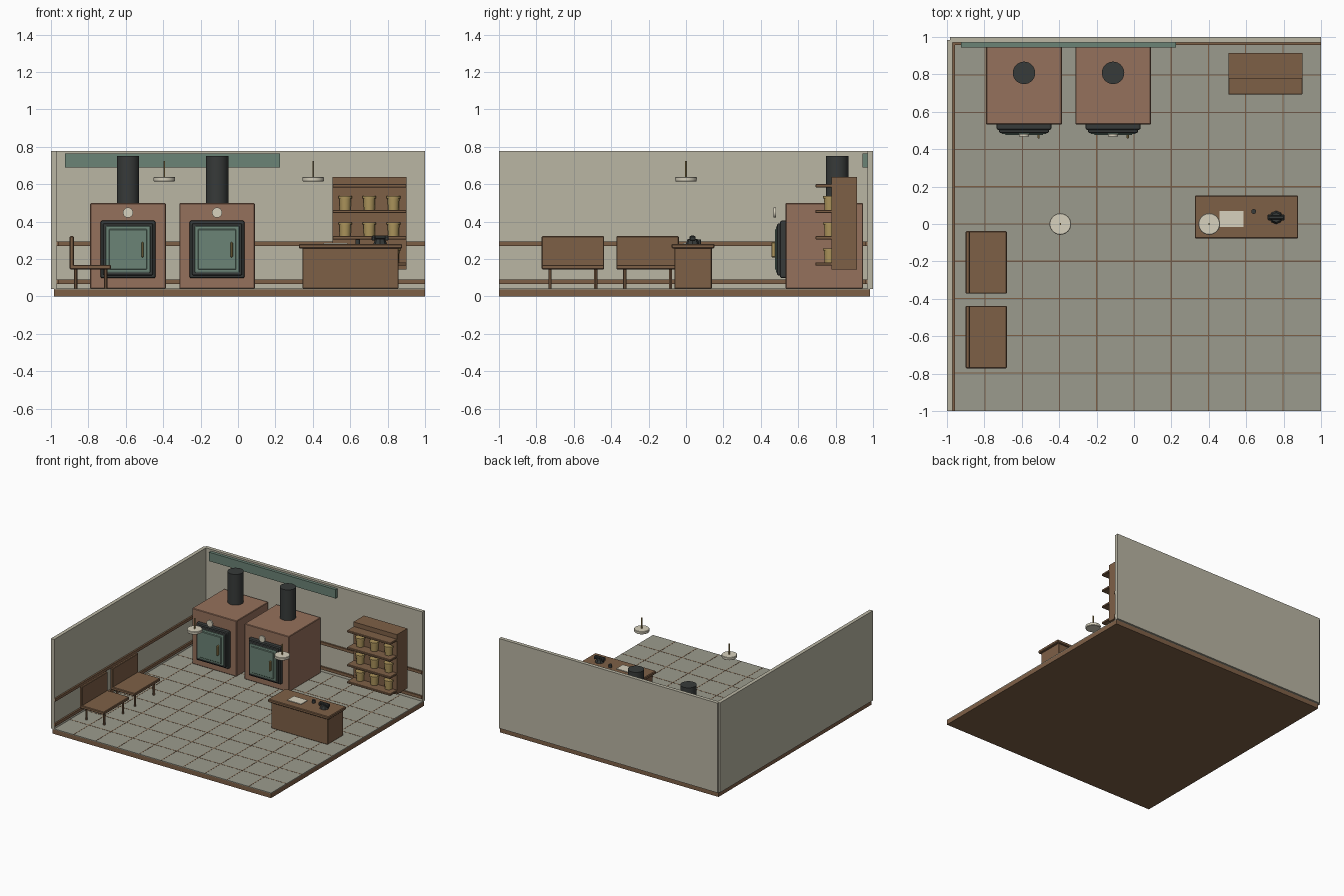
import bpy, math

if "Cube" in bpy.data.objects:
    bpy.data.objects.remove(bpy.data.objects["Cube"])


def mat(name, hexa):
    m = bpy.data.materials.new(name)
    lin = [(int(hexa[i:i + 2], 16) / 255) ** 2.2 for i in (0, 2, 4)]
    m.diffuse_color = (*lin, 1)
    m.use_nodes = True
    m.node_tree.nodes["Principled BSDF"].inputs["Base Color"].default_value = m.diffuse_color
    return m


WALL = mat("plaster", "b8b4a2")
TILE = mat("tile", "9a9a8c")
WOOD = mat("wood", "7d6048")
BRICK = mat("brick", "94705c")
IRON = mat("iron", "3a3d3c")
GREEN = mat("green_enamel", "6a8275")
BRASS = mat("brass", "ab935c")
CREAM = mat("cream", "d6d0bc")


def finish(o, name, m, bevel, segments=1):
    o.name = name
    o.data.materials.append(m)
    if bevel:
        b = o.modifiers.new("edge", 'BEVEL')
        b.width, b.segments = bevel, segments
        b.limit_method = 'ANGLE'
    return o


def box(name, x, y, z, m, bevel=0, segments=1):
    """Box from (min, max) ranges on each axis."""
    c = [(r[0] + r[1]) / 2 for r in (x, y, z)]
    bpy.ops.mesh.primitive_cube_add(size=1, location=c)
    o = bpy.context.object
    o.scale = [r[1] - r[0] for r in (x, y, z)]
    bpy.ops.object.transform_apply(location=False, rotation=False, scale=True)
    return finish(o, name, m, bevel, segments)


def cyl(name, x, y, z, r, m, r_top=None, sides=32, axis='Z', bevel=0):
    """Cylinder or tapered drum; z is the range along its axis."""
    mid, h = (z[0] + z[1]) / 2, z[1] - z[0]
    bpy.ops.mesh.primitive_cone_add(vertices=sides, radius1=r, depth=h,
                                    radius2=r if r_top is None else r_top)
    o = bpy.context.object
    if axis == 'Y':
        o.rotation_euler.x = math.pi / 2
        o.location = (x, mid, y)
    else:
        o.location = (x, y, mid)
    bpy.ops.object.shade_smooth_by_angle()
    return finish(o, name, m, bevel)


def around(c, half):
    return (c - half, c + half)


F = 0.042  # floor level

# Floor with grout strips
box("floor_base", (-0.985, 1), (-1, 0.985), (0, 0.036), WOOD)
box("floor_tiles", (-0.985, 1), (-1, 0.985), (0.036, F), TILE)
for i in range(-4, 5):
    p = i * 0.199
    box("grout_across", (-0.97, 1), around(p, 0.003), (F - 0.002, F + 0.001), WOOD)
    box("grout_along", around(p, 0.003), (-1, 0.97), (F - 0.002, F + 0.001), WOOD)

# Walls and rails
box("back_wall", (-0.985, 1), (0.97, 1), (0.04, 0.777), WALL)
box("left_wall", (-1, -0.97), (-1, 0.985), (0.04, 0.777), WALL)
for z in ((0.066, 0.09), (0.27, 0.293)):
    box("back_rail", (-0.97, 1), (0.957, 0.972), z, WOOD)
    box("left_rail", (-0.972, -0.957), (-1, 0.97), z, WOOD)

# Blank wall board
box("wall_board", (-0.925, 0.225), (0.945, 0.971), (0.69, 0.763), GREEN)

# Two furnaces
for x in (-0.588, -0.112):
    box("furnace_body", around(x, 0.202), (0.532, 0.947), (F, 0.498), BRICK, 0.004)
    cyl("chimney", x, 0.808, (0.49, 0.75), 0.06, IRON)
    box("door_frame", around(x, 0.147), (0.503, 0.54), (0.097, 0.405), IRON, 0.01, 2)
    box("door_rim", around(x, 0.134), (0.487, 0.51), (0.112, 0.39), IRON, 0.008, 2)
    box("door", around(x, 0.121), (0.48, 0.505), (0.126, 0.376), GREEN, 0.008, 2)
    box("door_panel", around(x, 0.102), (0.475, 0.49), (0.143, 0.36), GREEN, 0.004)
    box("door_handle", around(x + 0.078, 0.006), (0.456, 0.48), (0.208, 0.29), BRASS, 0.004)
    cyl("gauge", x, 0.448, (0.469, 0.481), 0.027, CREAM, axis='Y')

# Two benches
for y in (-0.605, -0.205):
    box("bench_seat", (-0.9, -0.68), around(y, 0.167), (0.145, 0.169), WOOD, 0.004)
    box("bench_back", (-0.9, -0.878), around(y, 0.167), (0.145, 0.322), WOOD, 0.004)
    for lx in (-0.868, -0.707):
        for s in (-1, 1):
            cyl("bench_leg", lx, y + s * 0.122, (F, 0.15), 0.009, WOOD, sides=12)

# Counter with paper, cup and telephone
box("counter_body", (0.345, 0.858), (-0.062, 0.138), (F, 0.26), WOOD, 0.003)
box("counter_top", (0.325, 0.878), (-0.077, 0.152), (0.256, 0.281), WOOD, 0.005)
box("paper", (0.458, 0.585), (-0.015, 0.07), (0.28, 0.286), CREAM)
cyl("cup", 0.64, 0.067, (0.28, 0.304), 0.013, IRON, sides=20)
cyl("telephone_base", 0.76, 0.035, (0.28, 0.308), 0.036, IRON, 0.026, sides=8)
box("handset", around(0.76, 0.043), around(0.035, 0.01), (0.308, 0.326), IRON, 0.004)
for s in (-1, 1):
    box("handset_end", around(0.76 + s * 0.035, 0.01), around(0.035, 0.016),
        (0.298, 0.322), IRON, 0.004)

# Wall cabinet with shelves and jars
box("cabinet", (0.505, 0.9), (0.778, 0.913), (0.145, 0.637), WOOD)
for z in (0.165, 0.305, 0.445, 0.583):
    box("shelf", (0.505, 0.9), (0.692, 0.785), (z, z + 0.017), WOOD, 0.003)
for z in (0.182, 0.322, 0.462):
    for x in (0.573, 0.702, 0.831):
        cyl("jar", x, 0.77, (z, z + 0.066), 0.029, BRASS, 0.032, sides=24)
        cyl("jar_lid", x, 0.77, (z + 0.062, z + 0.074), 0.037, BRASS, sides=24)

# Hanging lamps
for x in (-0.394, 0.402):
    cyl("lamp_shade", x, 0, (0.614, 0.638), 0.057, CREAM, 0.058, bevel=0.003)
    cyl("lamp_rod", x, 0, (0.635, 0.725), 0.005, BRASS, sides=12)
